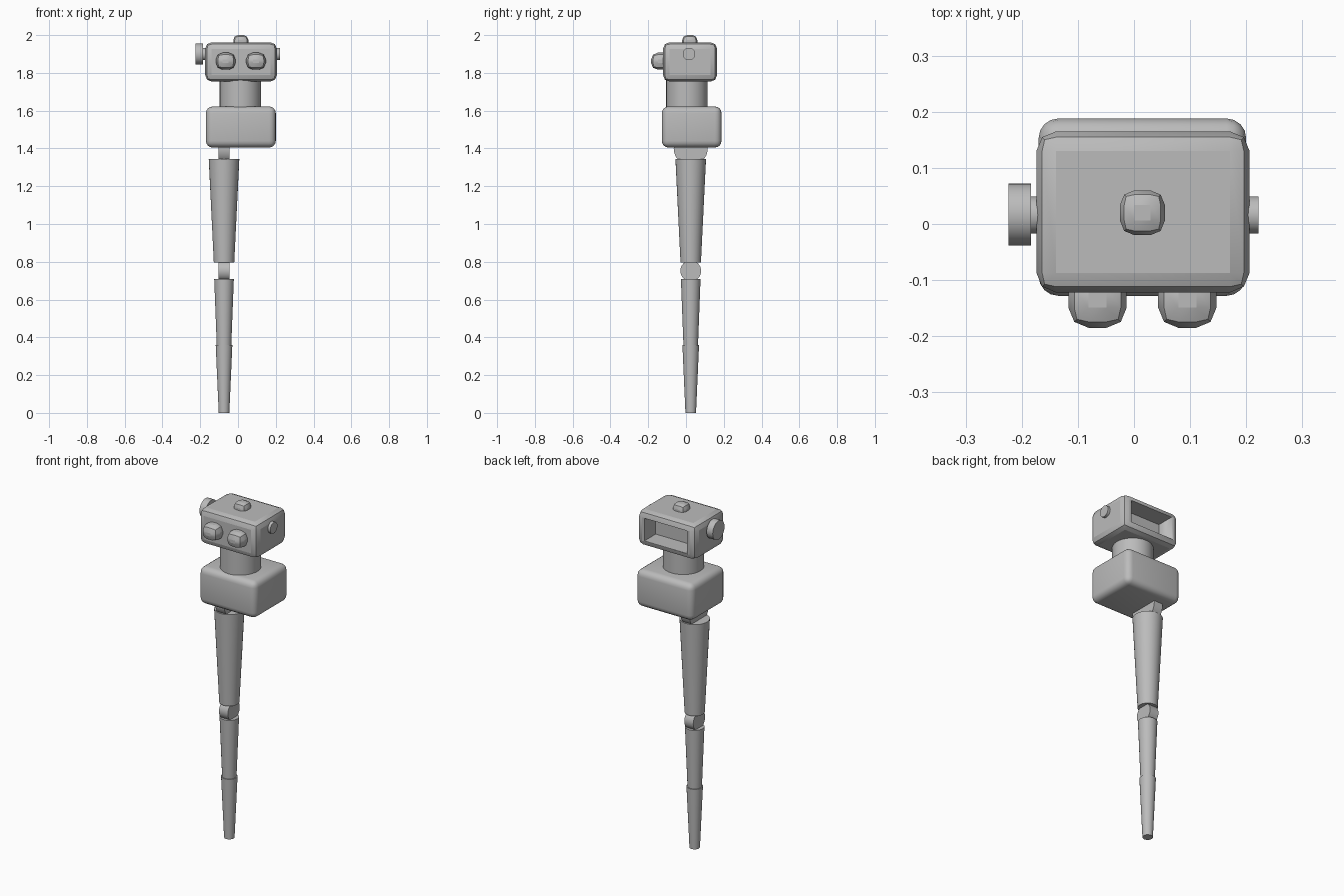
import bpy
import math
from mathutils import Vector

cube = bpy.data.objects.get("Cube")
if cube:
    bpy.data.objects.remove(cube, do_unlink=True)

# Single grey material
grey = bpy.data.materials.new("plain grey")
grey.use_nodes = True
GREY = (0.5, 0.5, 0.5, 1)
grey.diffuse_color = GREY
grey.node_tree.nodes["Principled BSDF"].inputs["Base Color"].default_value = GREY


def finish(obj, name, angle):
    obj.name = name
    obj.data.materials.append(grey)
    bpy.ops.object.shade_smooth_by_angle(angle=math.radians(angle))
    return obj


def box(name, low, high, bevel=0.0, segments=2, angle=20):
    low, high = Vector(low), Vector(high)
    bpy.ops.mesh.primitive_cube_add(size=1, location=(low + high) / 2)
    obj = bpy.context.object
    obj.scale = high - low
    bpy.ops.object.transform_apply(location=False, rotation=False, scale=True)
    if bevel:
        mod = obj.modifiers.new("rounding", "BEVEL")
        mod.width = bevel
        mod.segments = segments
        bpy.ops.object.modifier_apply(modifier=mod.name)
    return finish(obj, name, angle)


def post(name, x, y, bottom, top, r_bottom, r_top):
    """Upright round part, optionally tapered."""
    bpy.ops.mesh.primitive_cone_add(vertices=32, radius1=r_bottom, radius2=r_top,
                                    depth=top - bottom,
                                    location=(x, y, (top + bottom) / 2))
    return finish(bpy.context.object, name, 40)


def disc(name, x0, x1, y, z, radius):
    """Round part whose axis runs along x."""
    bpy.ops.mesh.primitive_cylinder_add(vertices=32, radius=radius, depth=x1 - x0,
                                        location=((x0 + x1) / 2, y, z),
                                        rotation=(0, math.pi / 2, 0))
    return finish(bpy.context.object, name, 40)


# Head with a slot cut into the back
head = box("head", (-0.174, -0.122, 1.754), (0.206, 0.165, 1.962), 0.035)
cutter = box("slot_cutter", (-0.123, 0.06, 1.792), (0.155, 0.3, 1.925))
cutter.hide_render = True
cut = head.modifiers.new("slot", "BOOLEAN")
cut.operation = "DIFFERENCE"
cut.solver = "EXACT"
cut.object = cutter
bpy.context.view_layer.objects.active = head
bpy.ops.object.modifier_apply(modifier=cut.name)
bpy.data.objects.remove(cutter, do_unlink=True)

# Eyes and top button
for side, x in (("right", -0.065), ("left", 0.095)):
    box(side + "_eye", (x - 0.052, -0.185, 1.817), (x + 0.052, -0.08, 1.907), 0.036)
box("top_button", (-0.025, -0.02, 1.92), (0.055, 0.06, 2.0), 0.026)

# Ear axle and ear disc
disc("ear_axle", -0.19, 0.222, 0.016, 1.9, 0.033)
disc("right_ear", -0.224, -0.184, 0.017, 1.9, 0.055)

# Neck and torso
post("neck", 0.013, 0.005, 1.6, 1.78, 0.11, 0.11)
box("torso", (-0.17, -0.128, 1.405), (0.2, 0.188, 1.622), 0.035, 4, 40)

# Single leg
LEG_X, LEG_Y = -0.074, 0.025
disc("hip_joint", -0.103, -0.045, LEG_Y, 1.4, 0.09)
post("upper_leg", LEG_X, LEG_Y, 0.795, 1.345, 0.054, 0.081)
disc("knee_joint", -0.103, -0.045, LEG_Y, 0.752, 0.055)
post("lower_leg", LEG_X, LEG_Y, 0.32, 0.71, 0.037, 0.052)
post("foot_tip", LEG_X, LEG_Y, 0.0, 0.36, 0.028, 0.044)
